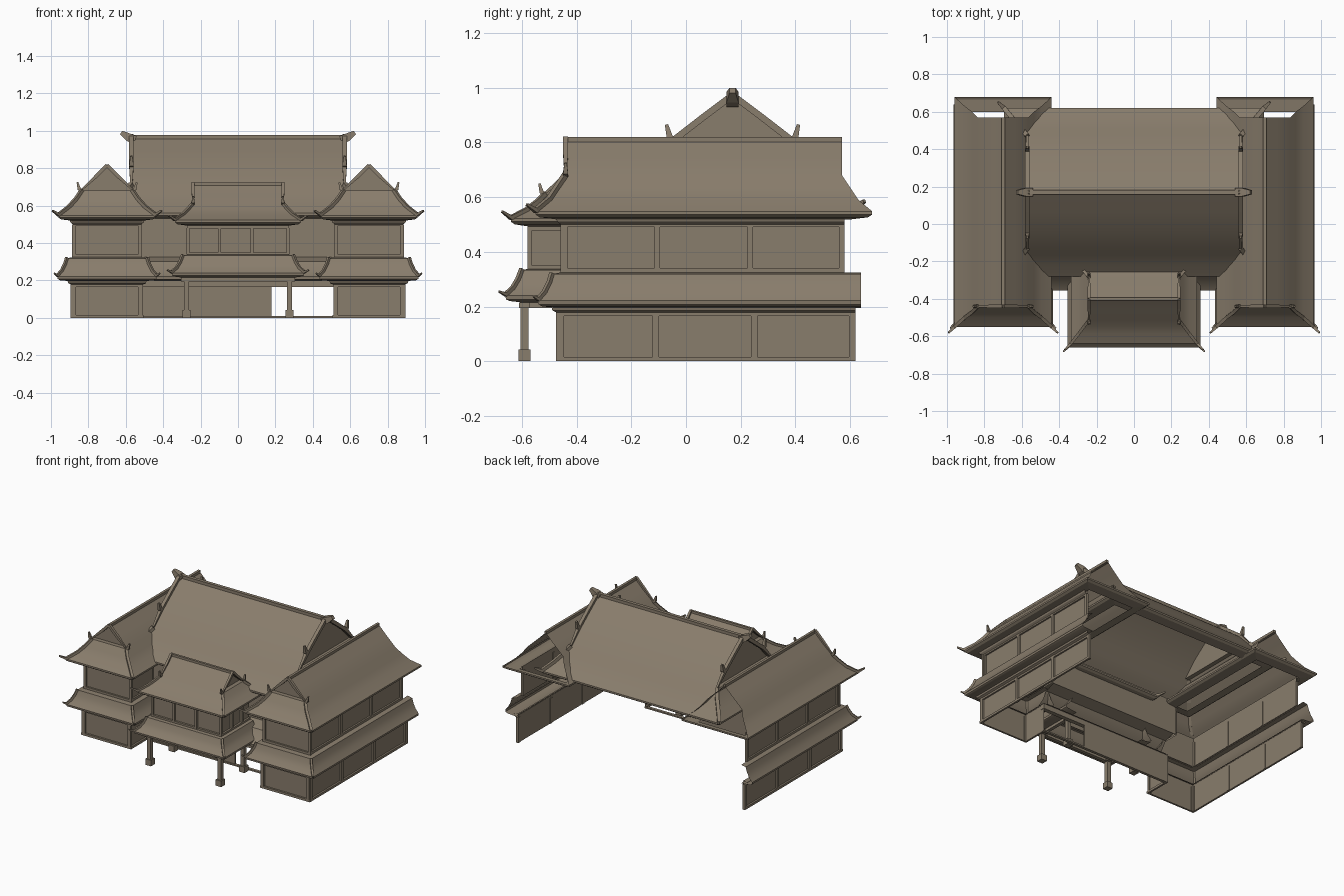
import bpy, bmesh, math
from mathutils import Vector

if "Cube" in bpy.data.objects:
    bpy.data.objects.remove(bpy.data.objects["Cube"])

mat = bpy.data.materials.new("weathered brown")
mat.diffuse_color = (0.25, 0.205, 0.15, 1)
mat.use_nodes = True
mat.node_tree.nodes["Principled BSDF"].inputs["Base Color"].default_value = mat.diffuse_color


def finish(name, bm, mirror=False):
    me = bpy.data.meshes.new(name)
    bm.to_mesh(me)
    bm.free()
    me.materials.append(mat)
    ob = bpy.data.objects.new(name, me)
    bpy.context.collection.objects.link(ob)
    if mirror:
        m = ob.modifiers.new("mirror", 'MIRROR')
        m.use_axis[0] = True
        m.use_mirror_merge = False
    return ob


def boxes(name, items, mirror=False):
    """items: (x0,x1,y0,y1,z0,z1)"""
    bm = bmesh.new()
    for x0, x1, y0, y1, z0, z1 in items:
        r = bmesh.ops.create_cube(bm, size=1)
        for v in r['verts']:
            v.co = ((x0 + x1) / 2 + v.co.x * (x1 - x0), (y0 + y1) / 2 + v.co.y * (y1 - y0),
                    (z0 + z1) / 2 + v.co.z * (z1 - z0))
    return finish(name, bm, mirror)


def sweep(name, path, profile, mirror=False, closed=False):
    """Mitred sweep; outward is left of the path, profile is (offset, z) from top down."""
    P = [Vector(p) for p in path]
    n = len(P)
    bm = bmesh.new()
    rows = []
    for i in range(n):
        ds = []
        if closed or i > 0:
            ds.append((P[i] - P[i - 1]).normalized())
        if closed or i < n - 1:
            ds.append((P[(i + 1) % n] - P[i]).normalized())
        ns = [Vector((-d.y, d.x)) for d in ds]
        m = ns[0] if len(ns) == 1 else (ns[0] + ns[1]) / (1 + ns[0].dot(ns[1]))
        rows.append([bm.verts.new((P[i].x + m.x * o, P[i].y + m.y * o, z)) for o, z in profile])
    for i in range(n if closed else n - 1):
        A, B = rows[i], rows[(i + 1) % n]
        for k in range(len(profile) - 1):
            bm.faces.new((A[k], B[k], B[k + 1], A[k + 1]))
    return finish(name, bm, mirror)


def bars(name, paths, w, mirror=False):
    """Square-section bars along 3D paths, tapering slightly at the last point."""
    bm = bmesh.new()
    for path in paths:
        P = [Vector(p) for p in path]
        rings = []
        for i, p in enumerate(P):
            d = (P[min(i + 1, len(P) - 1)] - P[max(i - 1, 0)]).normalized()
            s = d.cross(Vector((0, 0, 1))).normalized()
            u = s.cross(d)
            r = w * (0.5 if i == len(P) - 1 and len(P) > 2 else 1)
            rings.append([bm.verts.new(p + s * a * r + u * b * r)
                          for a, b in ((-1, -1), (1, -1), (1, 1), (-1, 1))])
        for A, B in zip(rings, rings[1:]):
            for k in range(4):
                bm.faces.new((A[k], A[(k + 1) % 4], B[(k + 1) % 4], B[k]))
        bm.faces.new(rings[0])
        bm.faces.new(rings[-1])
    bmesh.ops.recalc_face_normals(bm, faces=bm.faces)
    return finish(name, bm, mirror)


def hip_gable(name, axis, c, a0, a1, gable, skirt, w, curl, mirror=False, ends=(0, 1), soffit=0.08):
    """gable: (half width, z) from ridge; skirt: (half width, z, flare) down to eave."""
    def pt(a, b, z):
        return Vector((a, c + b, z)) if axis == 'x' else Vector((c + b, a, z))
    rows = [(b, z, 0) for b, z in gable] + list(skirt)
    g = len(gable) - 1
    E = (a0, a1)
    bm = bmesh.new()
    inner = pt((a0 + a1) / 2, 0, skirt[-1][1] - 0.05)

    def face(ps):
        f = bm.faces.new([bm.verts.new(p) for p in ps])
        f.normal_update()
        if f.normal.dot(f.calc_center_median() - inner) < 0:
            f.normal_flip()
    for s in (-1, 1):
        for (b, z, e), (b2, z2, e2) in zip(rows, rows[1:]):
            face([pt(a0 - e, s * b, z), pt(a1 + e, s * b, z), pt(a1 + e2, s * b2, z2), pt(a0 - e2, s * b2, z2)])
    bar, hips = [pt(a0, 0, gable[0][1]), pt(a1, 0, gable[0][1])], []
    for i in ends:
        o = 1 if i else -1
        # recessed gable wall and skirt roof
        face([pt(E[i] - o * .03, b, z) for b, z in gable] + [pt(E[i] - o * .03, -b, z) for b, z in gable[:0:-1]])
        sk = [(gable[g][0], gable[g][1], -.03)] + rows[g:]
        for (b, z, e), (b2, z2, e2) in zip(sk, sk[1:]):
            face([pt(E[i] + o * e, b, z), pt(E[i] + o * e, -b, z), pt(E[i] + o * e2, -b2, z2), pt(E[i] + o * e2, b2, z2)])
        # verge bars with curled ends, hip bars with upturned tips
        for s in (-1, 1):
            k, kz = gable[curl]
            hips.append([pt(E[i], s * b, z + w * .6) for b, z in gable])
            hips.append([pt(E[i], s * k, kz), pt(E[i], s * (k + 1.6 * w), kz + w), pt(E[i], s * (k + 2.6 * w), kz + 5 * w)])
            b, z, e = rows[-1]
            hips.append([pt(E[i] + o * f, s * h, y + w * .3) for h, y, f in rows[g:]]
                        + [pt(E[i] + o * (e + .032), s * (b + .032), z + .025)])
    bmesh.ops.remove_doubles(bm, verts=bm.verts, dist=1e-5)
    finish(name, bm, mirror)
    bars(name + "_ridge", [bar], w, mirror)
    bars(name + "_hips", hips, w, mirror)
    # fascia and soffit
    b, z, e = rows[-1]
    q = [pt(a, s, 0).xy for a, s in ((a1 + e, b), (a1 + e, -b), (a0 - e, -b), (a0 - e, b))]
    if axis == 'y':
        q.reverse()
    sweep(name + "_eaves", q, [(0, z), (0, z - .012), (-.015, z - .022), (-soffit, z - .03)], mirror, True)


# main hall roof
hip_gable("main_roof", 'x', 0.17, -.57, .57,
          [(0, .965), (.1, .89), (.21, .805), (.30, .71)],
          [(.34, .665, .03), (.39, .61, .075), (.45, .56, .125)], .012, 2)
bars("main_ridge_finials", [[(s * .55, .17, .95), (s * .585, .17, .965), (s * .625, .17, .99)] for s in (-1, 1)], .022)

# wing roofs, open at the back
hip_gable("wing_roof", 'y', .7, -.44, .57,
          [(0, .81), (.06, .75), (.135, .68)],
          [(.165, .635, .03), (.205, .59, .06), (.26, .548, .11)], .009, 2, True, (0,))

# portico roof
hip_gable("portico_roof", 'x', -.40, -.24, .24,
          [(0, .715), (.05, .665), (.115, .61)],
          [(.145, .58, .025), (.185, .55, .055), (.24, .522, .098)], .008, 2, False, (0, 1), .07)

# wings: walls, mouldings and lower roof
up = [(.88, .58), (.88, -.455), (.52, -.455), (.52, -.2)]
low = [(.89, .62), (.89, -.47), (.51, -.47), (.51, -.28)]
sweep("wing_upper_wall", up, [(-.008, .53), (-.008, .32)], True)
sweep("wing_lower_wall", low, [(-.008, .2), (-.008, 0)], True)
sweep("wing_upper_cornice", up, [(-.008, .53), (.02, .522), (.016, .51), (.003, .5), (.003, .49), (-.008, .49)], True)
sweep("wing_upper_base", up, [(-.008, .34), (.004, .34), (.004, .32)], True)
sweep("wing_lower_cornice", low, [(-.008, .205), (.022, .2), (.018, .185), (.003, .178), (.003, .165), (-.008, .165)], True)
sweep("wing_plinth", low, [(-.008, .016), (.005, .016), (.005, 0), (-.008, 0)], True)
pent = [(0, .325), (.035, .318), (.045, .285), (.062, .25), (.086, .222), (.084, .208), (.07, .2), (0, .195)]
sweep("wing_lower_roof", [(.88, .64), (.88, -.455), (.52, -.455), (.52, -.28)], pent, True)
bars("wing_lower_hips", [[(.7 + s * (.18 + o), -.455 - o, z + .004) for o, z in pent[1:5]]
                         + [(.7 + s * .282, -.557, .238)] for s in (-1, 1)], .007, True)

# wing posts between panels
posts = []
for y in (-.458, -.11, .25, .608):
    posts.append((.878, .895, y - .012, y + .012, 0, .18))
for y in (-.443, -.105, .235, .57):
    posts.append((.868, .884, y - .01, y + .01, .32, .5))
for x in (.522, .878):
    posts.append((x - .012, x + .012, -.475, -.458, 0, .18))
    posts.append((x - .01, x + .01, -.459, -.443, .32, .5))
boxes("wing_posts", posts, True)

# main hall front
sweep("main_upper_wall", [(.52, -.2), (-.52, -.2)], [(0, .56), (0, .32)])
sweep("main_lower_roof", [(.5, -.27), (-.5, -.27)],
      [(-.07, .325), (.01, .3), (.045, .25), (.086, .222), (.084, .205), (0, .2)])
boxes("main_lower_wall", [(-.52, .18, -.29, -.28, 0, .17)])
boxes("main_beam", [(-.52, .52, -.31, -.28, .165, .2), (-.52, .52, -.3, -.28, 0, .01)])

# portico: upper room, windows, lower roof, columns
pp = [(.27, -.25), (.27, -.575), (-.27, -.575), (-.27, -.25)]
sweep("portico_wall", pp, [(-.01, .52), (-.01, .33)])
sweep("portico_lintel", pp, [(0, .515), (.015, .505), (.004, .495), (.004, .478), (-.01, .478)])
sweep("portico_sill", pp, [(-.01, .35), (.004, .35), (.004, .33)])
boxes("portico_window_posts", [(x - .008, x + .008, -.58, -.563, .34, .48) for x in (-.268, -.1, .075, .268)]
      + [(s * .267 - .008, s * .267 + .008, y - .008, y + .008, .34, .48) for s in (-1, 1) for y in (-.45, -.34)])
pent2 = [(0, .338), (.025, .333), (.04, .295), (.058, .265), (.085, .24), (.083, .226), (.07, .22), (0, .212)]
sweep("portico_lower_roof", pp, pent2)
bars("portico_lower_hips", [[(s * (.27 + o), -.575 - o, z + .004) for o, z in pent2[1:5]]
                            + [(s * .378, -.683, .255)] for s in (-1, 1)], .007)
cols = []
for s in (-1, 1):
    for y in (-.59, -.33):
        x = s * .275
        cols += [(x - .014, x + .014, y - .014, y + .014, 0, .22), (x - .022, x + .022, y - .022, y + .022, 0, .042),
                 (x - .03, x + .03, y - .02, y + .02, .195, .215)]
    cols.append((s * .275 - .012, s * .275 + .012, -.6, -.3, .195, .218))
cols += [(-.28, .28, y - .012, y + .012, .195, .218) for y in (-.59, -.33)]
boxes("portico_columns", cols)

# smooth the curved roof sheets, keep edges sharp
bpy.ops.object.select_all(action='DESELECT')
for ob in bpy.data.objects:
    if ob.name.endswith("roof"):
        ob.select_set(True)
        bpy.context.view_layer.objects.active = ob
bpy.ops.object.shade_smooth_by_angle(angle=math.radians(30))
